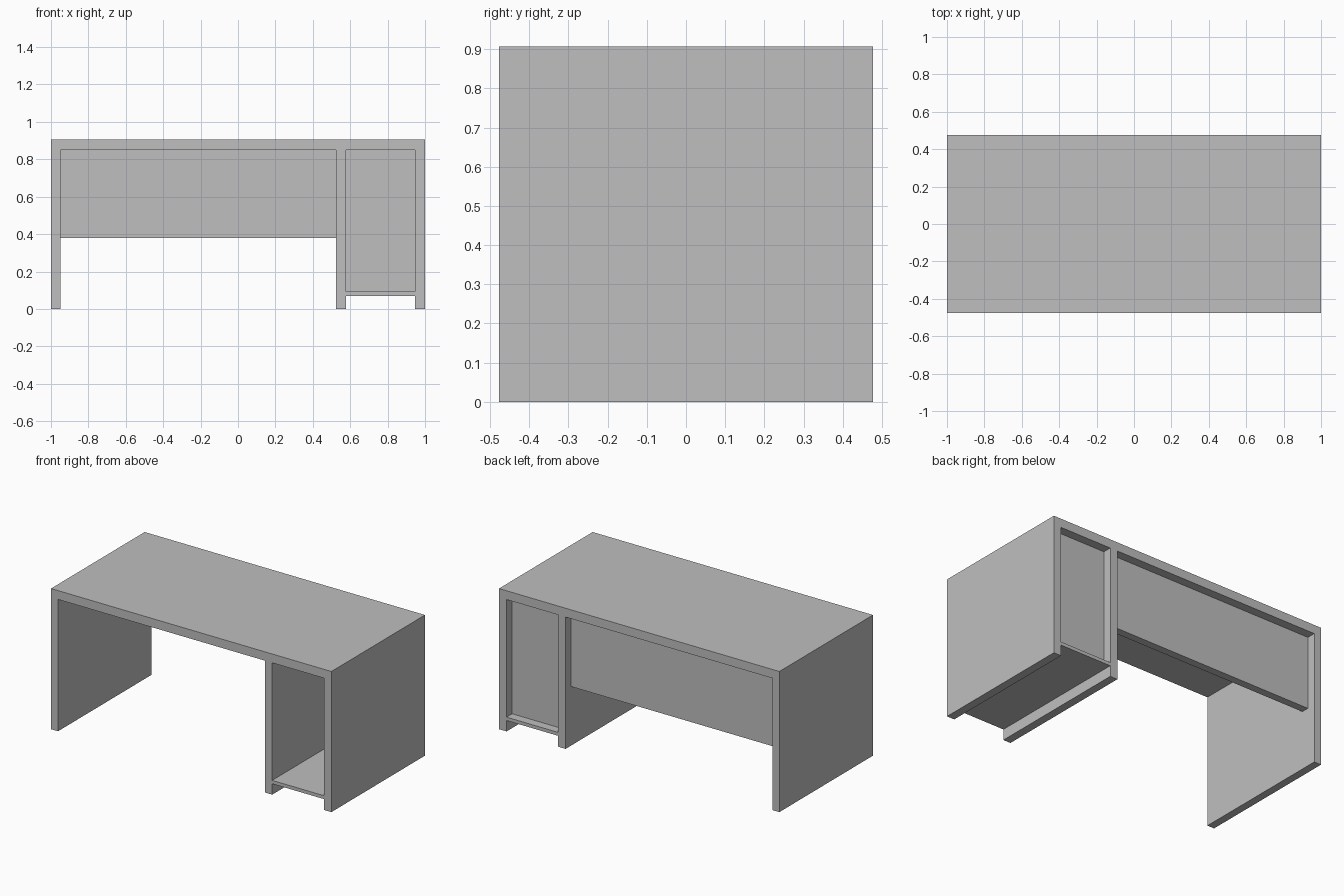
import bpy

cube = bpy.data.objects.get("Cube")
if cube:
    bpy.data.objects.remove(cube, do_unlink=True)

# One grey finish for the whole desk
grey = bpy.data.materials.new("plain_grey")
grey.use_nodes = True
colour = (0.52, 0.52, 0.52, 1)
grey.diffuse_color = colour
grey.node_tree.nodes["Principled BSDF"].inputs["Base Color"].default_value = colour

HALF_DEPTH = 0.477
HEIGHT = 0.907
UNDER = 0.85          # underside of the desk top
BACK = (0.37, 0.42)   # recessed back panels, front to rear face
FULL = (-HALF_DEPTH, HALF_DEPTH)


def board(name, x, y, z):
    """Flat board spanning the given x, y and z ranges."""
    spans = (x, y, z)
    bpy.ops.mesh.primitive_cube_add(size=1, location=[(a + b) / 2 for a, b in spans])
    obj = bpy.context.object
    obj.name = obj.data.name = name
    obj.scale = [b - a for a, b in spans]
    bpy.ops.object.transform_apply(location=False, rotation=False, scale=True)
    obj.data.materials.append(grey)
    return obj


# Top and upright sides
board("desk_top", (-1, 1), FULL, (UNDER, HEIGHT))
board("right_side", (-1, -0.95), FULL, (0, UNDER))
board("cabinet_partition", (0.525, 0.578), FULL, (0, UNDER))
board("left_side", (0.946, 1), FULL, (0, UNDER))

# Cabinet floor and recessed backs
board("cabinet_floor", (0.578, 0.946), FULL, (0.07, 0.092))
board("cabinet_back", (0.578, 0.946), BACK, (0.092, UNDER))
board("modesty_panel", (-0.95, 0.525), BACK, (0.38, UNDER))
